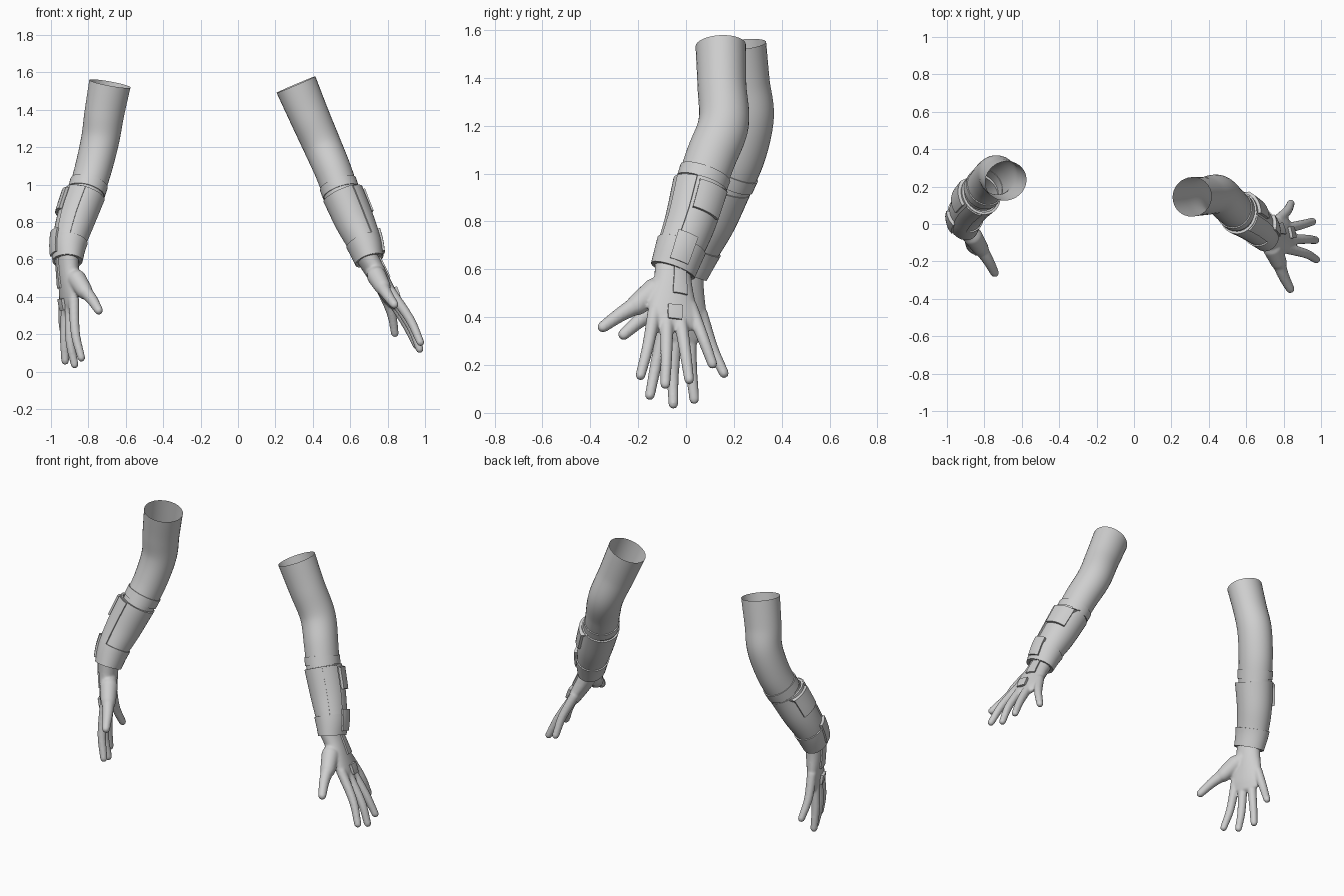
import bpy, math
from mathutils import Vector

if "Cube" in bpy.data.objects:
    bpy.data.objects.remove(bpy.data.objects["Cube"], do_unlink=True)

GREY = bpy.data.materials.new("plain_grey")
GREY.use_nodes = True
GREY.diffuse_color = (0.62, 0.62, 0.62, 1)
GREY.node_tree.nodes["Principled BSDF"].inputs["Base Color"].default_value = (0.62, 0.62, 0.62, 1)


class Frame:
    """Hand frame: w to the thumb, n out of the back of the hand, d to the fingers."""
    def __init__(self, origin, w, d, outward):
        self.o, self.d = Vector(origin), Vector(d).normalized()
        w = Vector(w)
        self.w = (w - self.d * w.dot(self.d)).normalized()
        self.n = self.d.cross(self.w)
        self.flip = self.n.x * outward < 0
        if self.flip:
            self.n = -self.n

    def world(self, k):
        p = self.o + self.w * k[0] + self.n * k[1] + self.d * k[2]
        return (*p, *k[3:])


def sample(keys, t):
    """Smooth curve through keys of (x, y, z, wide radius, deep radius)."""
    f = t * (len(keys) - 1)
    i = max(0, min(int(f), len(keys) - 2))
    s = f - i
    b, c = Vector(keys[i]), Vector(keys[i + 1])
    a = Vector(keys[i - 1]) if i else b * 2 - c
    e = Vector(keys[i + 2]) if i + 2 < len(keys) else c * 2 - b
    return b + (c - a) * (s / 2) + (a * 2 - b * 5 + c * 4 - e) * (s * s / 2) \
        + (b * 3 - a - c * 3 + e) * (s ** 3 / 2)


def axes(keys, t, fr):
    k = sample(keys, t)
    t0, t1 = max(0, t - 0.01), min(1, t + 0.01)
    tan = (sample(keys, t1) - sample(keys, t0))
    tan = Vector(tan[:3]).normalized()
    u = (fr.w - tan * fr.w.dot(tan)).normalized()
    v = tan.cross(u)
    return Vector(k[:3]), tan, u, -v if fr.flip else v, k[3], k[4]


def ring(keys, t, fr, angles, off=0, shift=0, scale=1):
    p, tan, u, v, ru, rv = axes(keys, t, fr)
    p = p + tan * shift * min(ru, rv)
    return [p + u * math.cos(a) * (ru + off) * scale + v * math.sin(a) * (rv + off) * scale
            for a in angles]


def skin(rings, closed, flip, caps=False):
    """Faces over a stack of rings."""
    m = len(rings[0])
    verts = [p for r in rings for p in r]
    faces = []
    for i in range(len(rings) - 1):
        for j in range(m if closed else m - 1):
            k = (j + 1) % m
            faces.append((i * m + j, i * m + k, (i + 1) * m + k, (i + 1) * m + j))
    if caps:
        last = (len(rings) - 1) * m
        faces += [tuple(reversed(range(m))), tuple(range(last, last + m))]
    if flip:
        faces = [f[::-1] for f in faces]
    return verts, faces


def tube(keys, fr, steps=16, sides=24, t0=0, t1=1, off=0, caps=False):
    angles = [math.tau * j / sides for j in range(sides)]
    rings = [ring(keys, t0 + (t1 - t0) * i / steps, fr, angles, off) for i in range(steps + 1)]
    if caps:
        bends = [math.radians(b) for b in (30, 55, 78)]
        head = [ring(keys, 0, fr, angles, off, -math.sin(b), math.cos(b)) for b in reversed(bends)]
        tail = [ring(keys, 1, fr, angles, off, math.sin(b), math.cos(b)) for b in bends]
        rings = head + rings + tail
    return skin(rings, True, fr.flip, caps)


def plate(keys, fr, t0, t1, a0, a1, off):
    """Patch that follows the surface between two angles."""
    angles = [math.radians(a0 + (a1 - a0) * j / 6) for j in range(7)]
    return skin([ring(keys, t0 + (t1 - t0) * i / 6, fr, angles, off) for i in range(7)],
                False, fr.flip)


def add(name, parts, thick=0, voxel=0):
    verts, faces = [], []
    for v, f in parts:
        n = len(verts)
        verts += v
        faces += [tuple(i + n for i in q) for q in f]
    me = bpy.data.meshes.new(name)
    me.from_pydata(verts, [], faces)
    me.materials.append(GREY)
    ob = bpy.data.objects.new(name, me)
    bpy.context.collection.objects.link(ob)
    for o in bpy.context.selected_objects:
        o.select_set(False)
    ob.select_set(True)
    bpy.context.view_layer.objects.active = ob
    if thick:
        m = ob.modifiers.new("thickness", 'SOLIDIFY')
        m.thickness, m.offset = thick, -1
    if voxel:
        m = ob.modifiers.new("merge", 'REMESH')
        m.mode, m.voxel_size = 'VOXEL', voxel
        m = ob.modifiers.new("soften", 'SMOOTH')
        m.factor, m.iterations = 0.5, 5
    for m in list(ob.modifiers):
        bpy.ops.object.modifier_apply(modifier=m.name)
    bpy.ops.object.shade_smooth_by_angle(angle=math.radians(40))


# Shared hand shape: across, outward, along, wide radius, deep radius
PALM = [(0, 0, -.04, .076, .058), (0, 0, .06, .080, .054), (.002, 0, .16, .098, .046),
        (0, 0, .24, .106, .037), (0, 0, .285, .092, .026)]
THUMB = [(.03, -.015, .08, .045, .042), (.12, -.035, .16, .042, .038),
         (.21, -.055, .225, .031, .030), (.285, -.066, .29, .024, .023)]
THUMB_CUFF = [(.07, -.022, .11, .054, .052), (.145, -.04, .18, .045, .043)]
FINGERS = [((.078, 0, .22), (.108, .008, .40), (.136, -.012, .535)),
           ((.027, .004, .22), (.03, .012, .43), (.03, -.010, .565)),
           ((-.027, .004, .22), (-.050, .014, .41), (-.068, .008, .54)),
           ((-.075, 0, .18), (-.130, -.008, .32), (-.178, -.036, .425))]
WIDTHS = (.029, .025, .021)


def build_arm(side, fr, sleeve, forearm):
    # Open sleeve of the upper arm, with a strap above the cuff
    add(side + "_upper_arm", [tube(sleeve, fr, 32, 32)])
    add(side + "_arm_strap", [tube(sleeve, fr, 3, 32, .87, .95, .006)], .008)
    # Gauntlet, wrist band and raised panels
    add(side + "_gauntlet", [tube(forearm, fr, 24, 32)], .014)
    add(side + "_wrist_band", [tube(forearm, fr, 8, 32, .64, 1, .007)], .01)
    add(side + "_cuff_plate", [plate(forearm, fr, -.01, .3, 80, 145, .016)], .02)
    add(side + "_forearm_panel", [plate(forearm, fr, .01, .64, 25, 72, .007)], .012)
    add(side + "_wrist_plate", [plate(forearm, fr, .58, .92, 68, 112, .018)], .02)
    # Gloved hand merged from palm, thumb and fingers
    palm = [fr.world(k) for k in PALM]
    parts = [tube(palm, fr, caps=True)]
    for keys in (THUMB, THUMB_CUFF):
        parts.append(tube([fr.world(k) for k in keys], fr, caps=True))
    for f in FINGERS:
        parts.append(tube([fr.world((*p, r, r)) for p, r in zip(f, WIDTHS)], fr, 12, 16, caps=True))
    add(side + "_hand", parts, voxel=.007)
    # Plates along the back of the hand
    add(side + "_hand_strip", [plate(palm, fr, .06, .48, 85, 122, .009)], .018)
    add(side + "_knuckle_plate", [plate(palm, fr, .65, .93, 75, 105, .016)], .022)


def radii(points, sizes):
    return [(*p, *s) for p, s in zip(points, sizes)]


SLEEVE = [(.105, .113), (.102, .107), (.106, .102), (.106, .098), (.102, .094)]
CUFF = [(.117, .108), (.108, .102), (.099, .088), (.090, .071)]

build_arm("right", Frame((-.91, 0, .6), (.33, -.94, .06), (.03, -.05, -1), -1),
          radii([(-.685, .23, 1.54), (-.715, .248, 1.38), (-.737, .262, 1.24),
                 (-.775, .228, 1.08), (-.82, .165, .93)], SLEEVE),
          radii([(-.817, .16, .95), (-.868, .105, .81), (-.902, .045, .69),
                 (-.912, 0, .59)], CUFF))
build_arm("left", Frame((.69, -.055, .61), (.2, -.97, .1), (.5, 0, -.86), 1),
          radii([(.31, .145, 1.535), (.38, .15, 1.37), (.45, .157, 1.21),
                 (.51, .105, 1.07), (.56, .055, .93)], SLEEVE),
          radii([(.557, .06, .95), (.62, .02, .805), (.672, -.022, .69),
                 (.702, -.055, .595)], CUFF))
